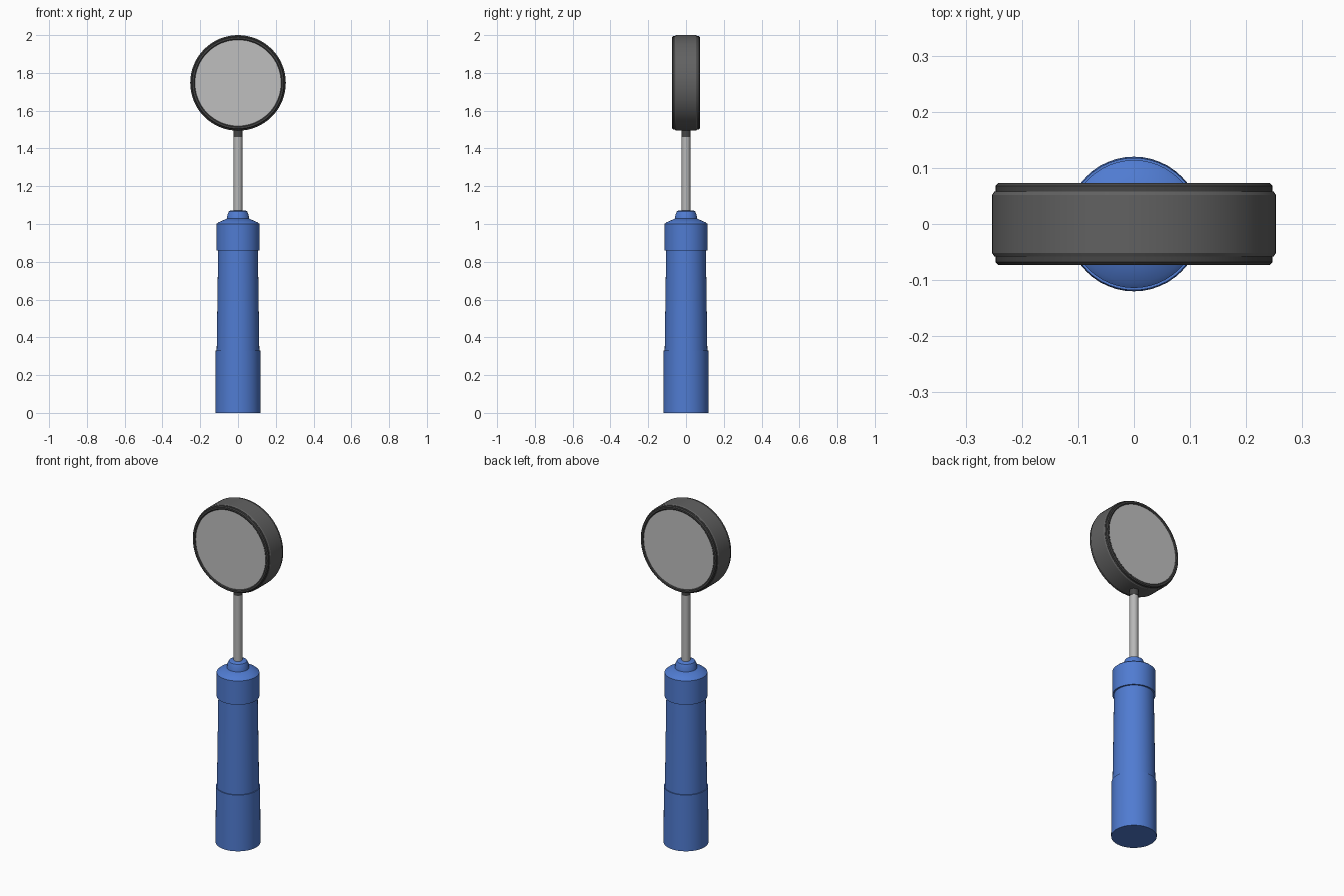
import bpy, bmesh, math
from mathutils import Matrix

cube = bpy.data.objects.get("Cube")
if cube:
    bpy.data.objects.remove(cube, do_unlink=True)


def material(name, rgb, rough=0.5):
    m = bpy.data.materials.new(name)
    m.use_nodes = True
    m.diffuse_color = (*rgb, 1)
    bsdf = m.node_tree.nodes["Principled BSDF"]
    bsdf.inputs["Base Color"].default_value = (*rgb, 1)
    bsdf.inputs["Roughness"].default_value = rough
    return m


BLUE = material("handle blue", (0.08, 0.2, 0.64))
STEEL = material("steel grey", (0.48, 0.48, 0.48))
GLASS = material("mirror grey", (0.52, 0.52, 0.52))
BAND = material("casing grey", (0.12, 0.12, 0.12))
RIM = material("rim dark grey", (0.06, 0.06, 0.06))

HEAD_Z = 1.747
FACING = Matrix.Translation((0, 0, HEAD_Z)) @ Matrix.Rotation(math.pi / 2, 4, 'X')


def lathe(name, profile, mat, segments=48, matrix=Matrix(), closed=False):
    """Spin (radius, height) points round the z axis, then place the result."""
    bm = bmesh.new()
    verts = [bm.verts.new((r, 0, h)) for r, h in profile]
    pairs = list(zip(verts, verts[1:]))
    if closed:
        pairs.append((verts[-1], verts[0]))
    edges = [bm.edges.new(p) for p in pairs]
    bmesh.ops.spin(bm, geom=verts + edges, cent=(0, 0, 0), axis=(0, 0, 1),
                   angle=math.tau, steps=segments)
    bmesh.ops.remove_doubles(bm, verts=bm.verts, dist=0.0001)
    bmesh.ops.recalc_face_normals(bm, faces=bm.faces)
    bm.transform(matrix)
    mesh = bpy.data.meshes.new(name)
    bm.to_mesh(mesh)
    bm.free()
    mesh.materials.append(mat)
    ob = bpy.data.objects.new(name, mesh)
    bpy.context.collection.objects.link(ob)
    bpy.ops.object.select_all(action='DESELECT')
    ob.select_set(True)
    bpy.context.view_layer.objects.active = ob
    bpy.ops.object.shade_smooth_by_angle(angle=math.radians(30))
    return ob


# Handle: base sleeve, tapering grip, collar and small top ferrule
lathe("handle_base", [(0, 0), (0.12, 0), (0.118, 0.33), (0, 0.33)], BLUE)
lathe("handle_grip", [(0, 0.32), (0.113, 0.32), (0.105, 0.87), (0, 0.87)], BLUE)
lathe("handle_collar", [(0, 0.86), (0.114, 0.86), (0.114, 1.0), (0.105, 1.008),
                        (0.06, 1.028), (0, 1.028)], BLUE)
lathe("handle_ferrule", [(0, 1.02), (0.06, 1.02), (0.056, 1.05),
                         (0.048, 1.067), (0.038, 1.072), (0, 1.072)], BLUE)

# Rod and the socket that joins it to the head
lathe("rod", [(0, 1.06), (0.023, 1.06), (0.023, 1.47), (0, 1.47)], STEEL, 24)
lathe("rod_socket", [(0, 1.46), (0.025, 1.46), (0.025, 1.51), (0, 1.51)], RIM, 24)

# Round casing with softened edges
lathe("head_casing", [(0.225, -0.058), (0.249, -0.058), (0.253, -0.052),
                      (0.253, 0.052), (0.249, 0.058), (0.225, 0.058)],
      BAND, 64, FACING, closed=True)

# Rim ring and mirror disc on both sides
for side, sign in (("front", 1), ("back", -1)):
    ring = [(0.228, 0.05), (0.247, 0.05), (0.247, 0.068),
            (0.242, 0.073), (0.233, 0.073), (0.228, 0.069)]
    lathe(side + "_rim", [(r, h * sign) for r, h in ring], RIM, 64, FACING, closed=True)
    disc = [(0, 0.04), (0.23, 0.04), (0.23, 0.068), (0, 0.068)]
    lathe(side + "_mirror", [(r, h * sign) for r, h in disc], GLASS, 64, FACING)
